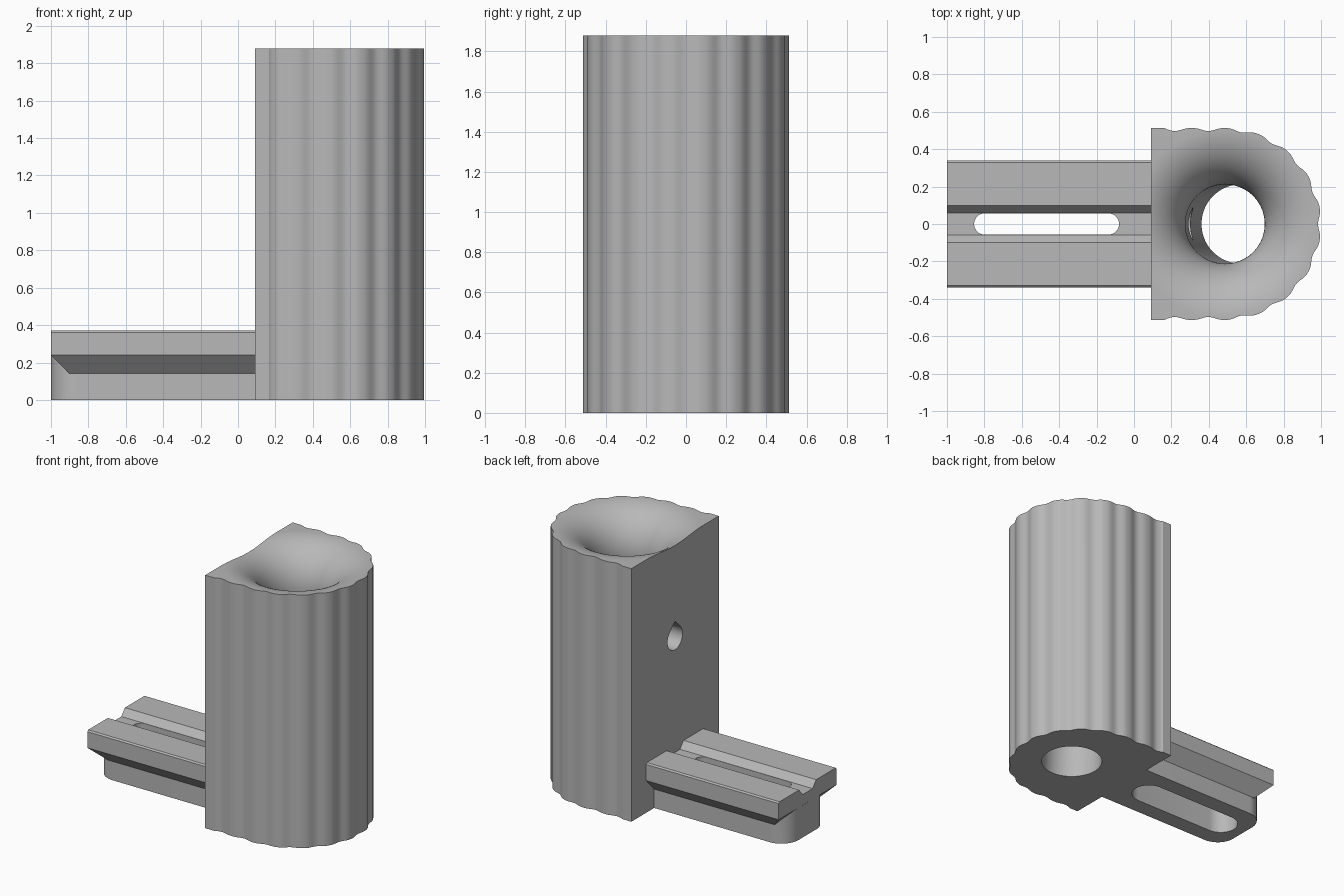
import bpy, bmesh, math
from mathutils import Vector

if "Cube" in bpy.data.objects:
    bpy.data.objects.remove(bpy.data.objects["Cube"], do_unlink=True)

grey = bpy.data.materials.new("plain_grey")
grey.use_nodes = True
grey.diffuse_color = (0.48, 0.48, 0.48, 1)
grey.node_tree.nodes["Principled BSDF"].inputs["Base Color"].default_value = (0.48, 0.48, 0.48, 1)


def loft(name, rings):
    """Closed solid skinned through rings of equal point count."""
    bm = bmesh.new()
    loops = [[bm.verts.new(p) for p in ring] for ring in rings]
    n = len(loops[0])
    for a, b in zip(loops, loops[1:]):
        for i in range(n):
            j = (i + 1) % n
            bm.faces.new((a[i], a[j], b[j], b[i]))
    bm.faces.new(loops[0][::-1])
    bm.faces.new(loops[-1])
    bmesh.ops.recalc_face_normals(bm, faces=bm.faces)
    mesh = bpy.data.meshes.new(name)
    bm.to_mesh(mesh)
    bm.free()
    mesh.materials.append(grey)
    obj = bpy.data.objects.new(name, mesh)
    bpy.context.collection.objects.link(obj)
    return obj


def prism(name, profile, axis, lo, hi):
    """Extrude a 2D profile along the given axis (0, 1 or 2)."""
    def place(p, t):
        co = list(p)
        co.insert(axis, t)
        return Vector(co)
    return loft(name, [[place(p, t) for p in profile] for t in (lo, hi)])


def combine(target, tool, operation):
    """Apply a boolean and remove the tool object."""
    tool.hide_render = True
    mod = target.modifiers.new("combine", "BOOLEAN")
    mod.operation, mod.solver, mod.object = operation, "EXACT", tool
    bpy.context.view_layer.objects.active = target
    bpy.ops.object.modifier_apply(modifier=mod.name)
    bpy.data.objects.remove(tool, do_unlink=True)


def arc(cx, cy, r, start, end, steps):
    angles = [math.radians(start + (end - start) * i / steps) for i in range(steps + 1)]
    return [(cx + r * math.cos(a), cy + r * math.sin(a)) for a in angles]


def stadium(x0, x1, r):
    return arc(x1, 0, r, -90, 90, 16) + arc(x0, 0, r, 90, 270, 16)


# Fluted D-shaped body: straight sides running into a half circle
FLAT, CX, R, TOP = 0.09, 0.487, 0.513, 1.88
PITCH = math.radians(20) * R


def groove(s):
    """Flute depth at distance s from the nose along the outline."""
    return 0.016 * ((1 + math.cos(2 * math.pi * s / PITCH)) / 2) ** 1.4


half = []
for i in range(109):
    a = math.pi / 2 * i / 108
    r = R - groove(a * R)
    half.append((CX + r * math.cos(a), r * math.sin(a)))
straight = CX - FLAT
for i in range(1, 49):
    d = straight * i / 48
    depth = groove(math.pi / 2 * R + d) if d < straight - 0.08 else 0
    half.append((CX - d, R - depth))
outline = half + [(x, -y) for x, y in half[:0:-1]]
body = prism("fluted_body", outline, 2, 0, TOP)

# Leaning bore that opens into a rounded bell mouth
BORE, LIP = 0.212, 0.3
sections = [(0.574, BORE, -0.02), (CX, BORE, TOP - LIP)]
for i in range(1, 25):
    a = math.pi / 2 * i / 24
    sections.append((CX, BORE + LIP * (1 - math.cos(a)), TOP - LIP + LIP * math.sin(a)))
sections.append((CX, BORE + LIP, TOP + 0.1))
rings = [[(x, y, z) for x, y in arc(cx, 0, r, 0, 356.25, 95)] for cx, r, z in sections]
combine(body, loft("bore_cutter", rings), "DIFFERENCE")

# Teardrop hole through the flat wall into the bore
HOLE = 0.088
tear = arc(0, 1.17, HOLE, 135, 405, 36) + [(0, 1.17 + HOLE * math.sqrt(2))]
combine(body, prism("teardrop_cutter", tear, 0, 0, 0.45), "DIFFERENCE")

# Rail with undercut sides and a shallow groove on top
side = [(0.245, 0.14), (0.34, 0.24), (0.34, 0.36), (0.33, 0.37), (0.1, 0.37), (0.058, 0.32)]
section = side + [(-y, z) for y, z in reversed(side)]
END = 0.096
rail = prism("slotted_rail", section, 0, -1, END)
wedge = [(-1.1, 0.34), (-0.86, 0.1), (-1.1, 0.1)]
combine(rail, prism("end_wedge", wedge, 1, -0.5, 0.5), "DIFFERENCE")

# Stem under the rail with rounded outer corners
W, C = 0.245, 0.14
stem_outline = [(END, -W), (END, W)]
stem_outline += arc(C - 0.999, W - C, C, 90, 180, 14)
stem_outline += arc(C - 0.999, C - W, C, 180, 270, 14)
combine(rail, prism("stem", stem_outline, 2, 0, 0.25), "UNION")

# Long slot: narrow above, wide below
combine(rail, prism("narrow_slot", stadium(-0.798, -0.137, 0.057), 2, -0.1, 0.5), "DIFFERENCE")
combine(rail, prism("wide_slot", stadium(-0.798, -0.137, 0.12), 2, -0.1, 0.22), "DIFFERENCE")

# Smooth the curved walls and keep the edges crisp
bpy.ops.object.select_all(action="DESELECT")
for obj in (body, rail):
    obj.select_set(True)
bpy.context.view_layer.objects.active = body
bpy.ops.object.shade_smooth_by_angle(angle=math.radians(25))
